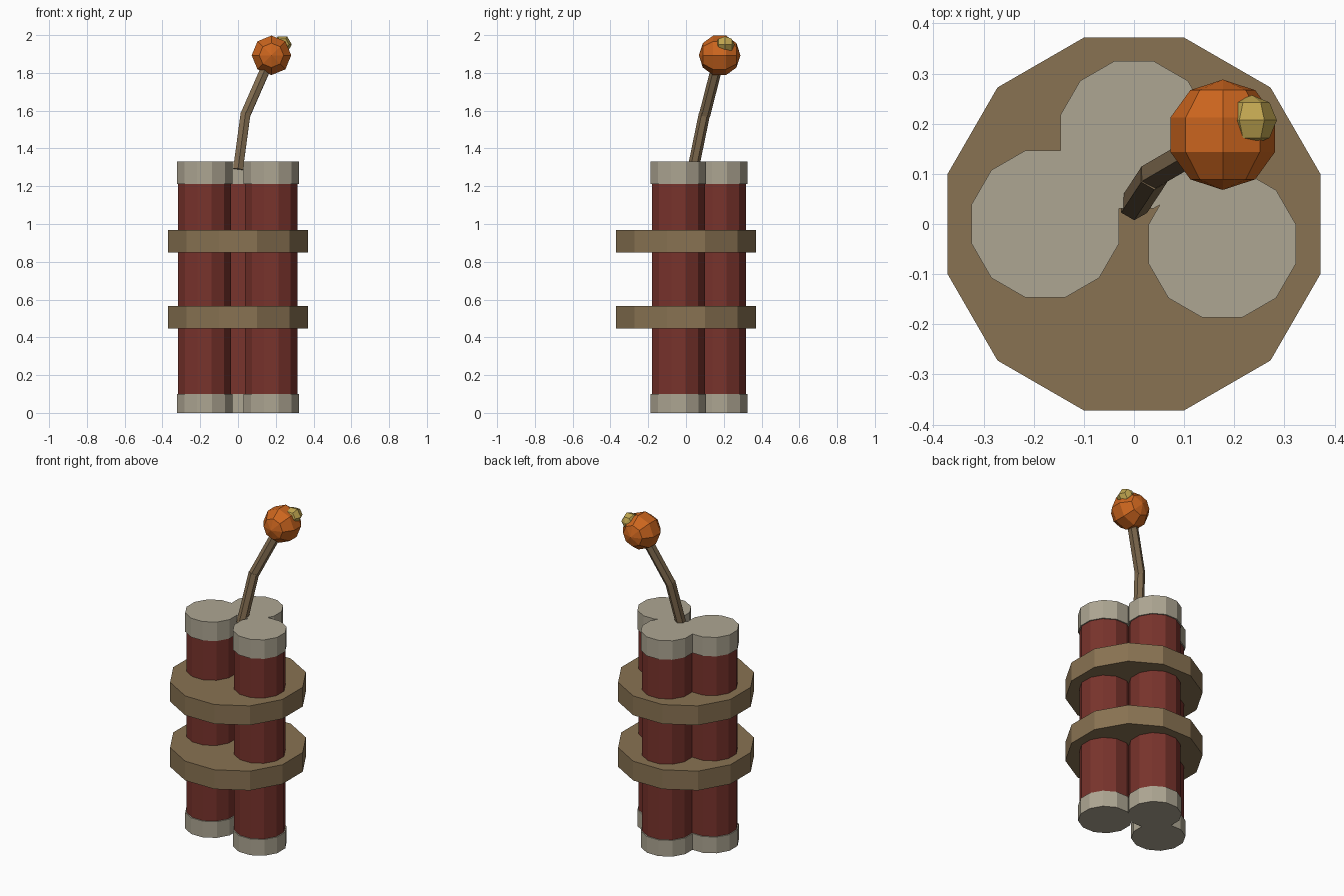
import bpy, bmesh, math
from mathutils import Vector, Matrix

if "Cube" in bpy.data.objects:
    bpy.data.objects.remove(bpy.data.objects["Cube"])


def material(name, rgb):
    m = bpy.data.materials.new(name)
    m.diffuse_color = (*rgb, 1)
    m.use_nodes = True
    m.node_tree.nodes["Principled BSDF"].inputs["Base Color"].default_value = m.diffuse_color
    return m


RED = material("red_paper", (0.19, 0.033, 0.025))
CAP = material("pale_cap", (0.42, 0.38, 0.29))
ROPE = material("brown_strap", (0.25, 0.17, 0.085))
FUSE = material("brown_fuse", (0.22, 0.15, 0.08))
EMBER = material("orange_ember", (0.60, 0.13, 0.013))
SPARK = material("yellow_spark", (0.53, 0.38, 0.08))


def finish(name, bm, mat):
    mesh = bpy.data.meshes.new(name)
    bm.to_mesh(mesh)
    bm.free()
    mesh.materials.append(mat)
    obj = bpy.data.objects.new(name, mesh)
    bpy.context.collection.objects.link(obj)
    return obj


def rod(name, start, end, radius, sides, mat, turn=0.0):
    """Closed prism between two points."""
    a, b = Vector(start), Vector(end)
    axis = b - a
    rot = Vector((0, 0, 1)).rotation_difference(axis).to_matrix().to_4x4()
    bm = bmesh.new()
    bmesh.ops.create_cone(
        bm, cap_ends=True, segments=sides, radius1=radius, radius2=radius,
        depth=axis.length,
        matrix=Matrix.Translation((a + b) / 2) @ rot @ Matrix.Rotation(turn, 4, 'Z'))
    return finish(name, bm, mat)


def ball(name, centre, radius, sides, rings, mat):
    """Low-poly sphere with its poles along y."""
    bm = bmesh.new()
    bmesh.ops.create_uvsphere(
        bm, u_segments=sides, v_segments=rings, radius=radius,
        matrix=Matrix.Translation(centre) @ Matrix.Rotation(math.pi / 2, 4, 'X'))
    return finish(name, bm, mat)


TURN = math.radians(15)  # flat sides face the axes

# Three sticks with end caps
for side, x, y in (("left", -0.177, 0.0), ("right", 0.176, -0.04), ("back", 0.0, 0.178)):
    rod(side + "_stick", (x, y, 0.05), (x, y, 1.27), 0.145, 12, RED, TURN)
    rod(side + "_bottom_cap", (x, y, 0), (x, y, 0.1), 0.152, 12, CAP, TURN)
    rod(side + "_top_cap", (x, y, 1.213), (x, y, 1.33), 0.152, 12, CAP, TURN)

# Two solid straps around the bundle
for name, z in (("lower_strap", 0.447), ("upper_strap", 0.849)):
    rod(name, (0, 0, z), (0, 0, z + 0.119), 0.385, 12, ROPE, TURN)

# Bent fuse
rod("lower_fuse", (0, 0.037, 1.288), (0.04, 0.098, 1.585), 0.03, 6, FUSE)
rod("upper_fuse", (0.038, 0.098, 1.575), (0.165, 0.172, 1.865), 0.03, 6, FUSE)

# Glowing fuse tip
ball("ember", (0.177, 0.178, 1.893), 0.11, 8, 5, EMBER)
ball("spark", (0.235, 0.207, 1.95), 0.05, 6, 4, SPARK).data.transform(
    Matrix.Translation((0.235, 0.207, 1.95)) @ Matrix.Rotation(math.radians(30), 4, 'Y')
    @ Matrix.Translation((-0.235, -0.207, -1.95)))
